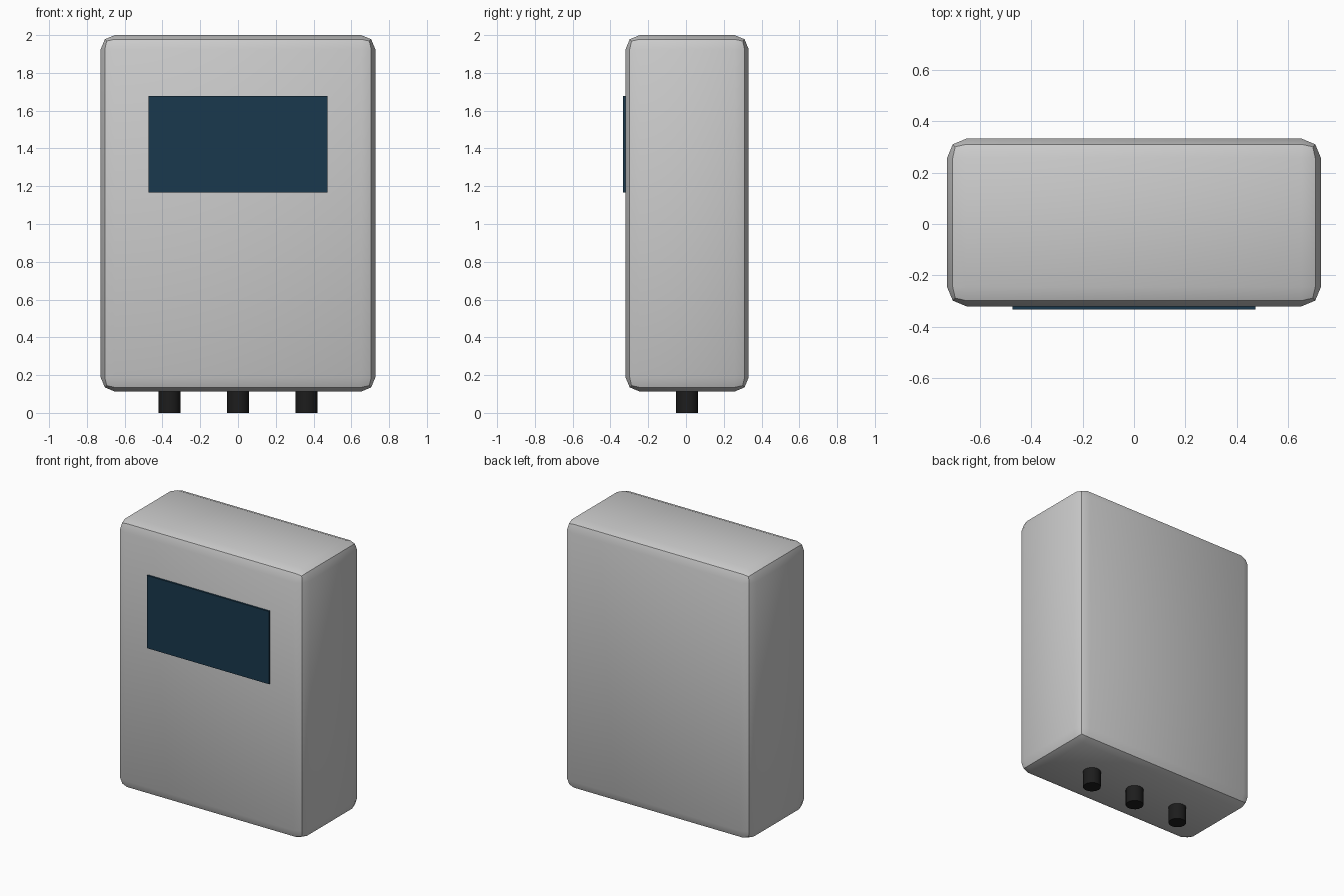
import bpy

if "Cube" in bpy.data.objects:
    bpy.data.objects.remove(bpy.data.objects["Cube"])

YC = 0.006  # depth centre of the housing


def material(name, color):
    m = bpy.data.materials.new(name)
    m.diffuse_color = (*color, 1)
    m.use_nodes = True
    m.node_tree.nodes["Principled BSDF"].inputs["Base Color"].default_value = m.diffuse_color
    return m


def box(name, lo, hi):
    bpy.ops.mesh.primitive_cube_add(size=1, location=[(a + b) / 2 for a, b in zip(lo, hi)])
    ob = bpy.context.object
    ob.name = name
    ob.scale = [b - a for a, b in zip(lo, hi)]
    bpy.ops.object.transform_apply(location=False, rotation=False, scale=True)
    return ob


# Housing with rounded edges
housing = box("housing", (-0.727, -0.32, 0.113), (0.727, 0.332, 2.0))
bevel = housing.modifiers.new("rounded_edges", "BEVEL")
bevel.width = 0.075
bevel.segments = 2
bpy.ops.object.modifier_apply(modifier=bevel.name)
bpy.ops.object.shade_smooth_by_angle()

# Thin display panel on the front
display = box("display_panel", (-0.473, -0.333, 1.168), (0.473, -0.311, 1.677))
display.data.materials.append(material("dark_glass", (0.01, 0.04, 0.075)))

# Three cable glands under the housing
rubber = material("black_rubber", (0.012, 0.012, 0.012))
for side, x in (("left", -0.3625), ("middle", 0), ("right", 0.3625)):
    bpy.ops.mesh.primitive_cylinder_add(vertices=16, radius=0.058, depth=0.135,
                                        location=(x, YC, 0.0675))
    gland = bpy.context.object
    gland.name = "cable_gland_" + side
    gland.data.materials.append(rubber)
    bpy.ops.object.shade_smooth_by_angle()
